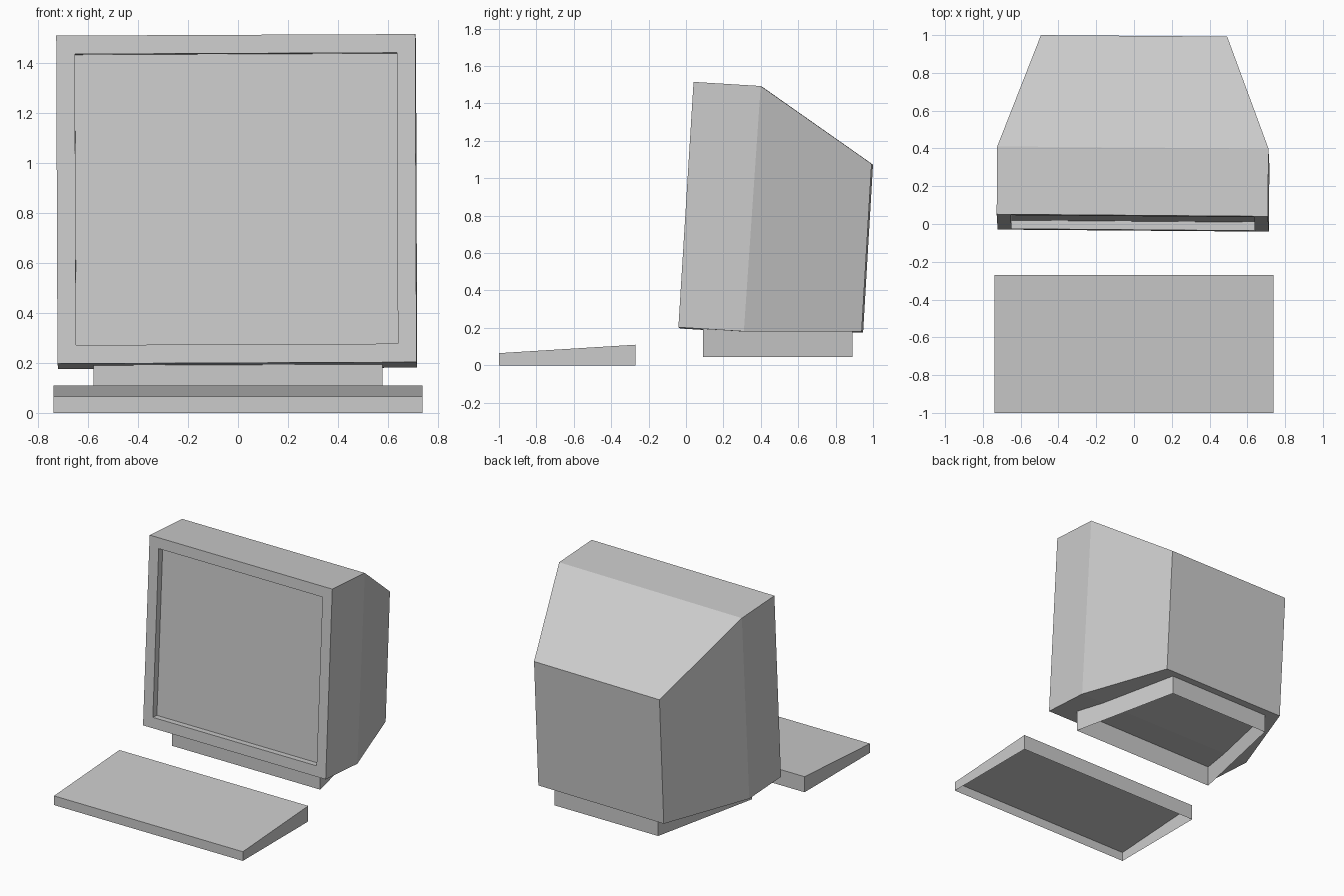
import bpy
import bmesh
from math import radians
from mathutils import Matrix, Vector

cube = bpy.data.objects.get("Cube")
if cube:
    bpy.data.objects.remove(cube)

# One plain grey plastic for every part
grey = bpy.data.materials.new("light_grey_plastic")
grey.use_nodes = True
colour = (0.6, 0.6, 0.6, 1)
grey.diffuse_color = colour
grey.node_tree.nodes["Principled BSDF"].inputs["Base Color"].default_value = colour


def finish(name, bm):
    """Turn a bmesh into a flat shaded object."""
    mesh = bpy.data.meshes.new(name)
    bm.to_mesh(mesh)
    bm.free()
    mesh.materials.append(grey)
    obj = bpy.data.objects.new(name, mesh)
    bpy.context.collection.objects.link(obj)
    return obj


def loft(sections, caps):
    """Join four-cornered sections; caps lists the section indices to close."""
    bm = bmesh.new()
    rings = [[bm.verts.new(p) for p in s] for s in sections]
    for a, b in zip(rings, rings[1:]):
        for i in range(4):
            j = (i + 1) % 4
            bm.faces.new((a[i], a[j], b[j], b[i]))
    for i in caps:
        bm.faces.new(rings[i])
    bmesh.ops.recalc_face_normals(bm, faces=bm.faces)
    return bm


def upright(half, bottom, top):
    """Upright section from a half width and (y, z) of its two edges."""
    return [(-half, *bottom), (half, *bottom), (half, *top), (-half, *top)]


def flat(front, back, y0, y1, z0, z1):
    """Plan section, with half widths and heights at its front and back."""
    return [(-front, y0, z0), (front, y0, z0), (back, y1, z1), (-back, y1, z1)]


# Monitor housing: front box tapering to a narrow, lower back
bm = loft([
    upright(0.718, (-0.035, 0.2), (0.046, 1.512)),
    upright(0.718, (0.315, 0.178), (0.405, 1.49)),
    upright(0.493, (0.943, 0.178), (0.996, 1.075)),
], caps=(0, 2))

# Screen recessed behind the bezel
screen = min(bm.faces, key=lambda f: f.calc_center_median().y)
bmesh.ops.inset_individual(bm, faces=[screen], thickness=0.105)
inward = -screen.normal * 0.045
pushed = bmesh.ops.extrude_discrete_faces(bm, faces=[screen])["faces"]
bmesh.ops.translate(bm, verts=pushed[0].verts, vec=inward)

# Slight casual turn and lean of the housing
turn = Matrix.Rotation(radians(-0.45), 3, "Z") @ Matrix.Rotation(radians(-0.25), 3, "Y")
bmesh.ops.rotate(bm, verts=bm.verts, cent=Vector((0, 0.45, 0.85)), matrix=turn)
bmesh.ops.translate(bm, verts=bm.verts, vec=(-0.003, 0, 0))
finish("monitor_housing", bm)

# Stand: open skirt, narrower at the back
finish("monitor_stand", loft([
    flat(0.578, 0.405, 0.09, 0.89, 0.045, 0.045),
    flat(0.578, 0.405, 0.09, 0.89, 0.195, 0.18),
], caps=()))

# Keyboard: wedge shell, open underneath
finish("keyboard", loft([
    flat(0.738, 0.738, -1, -0.27, 0, 0),
    flat(0.738, 0.738, -1, -0.27, 0.065, 0.11),
], caps=(1,)))
